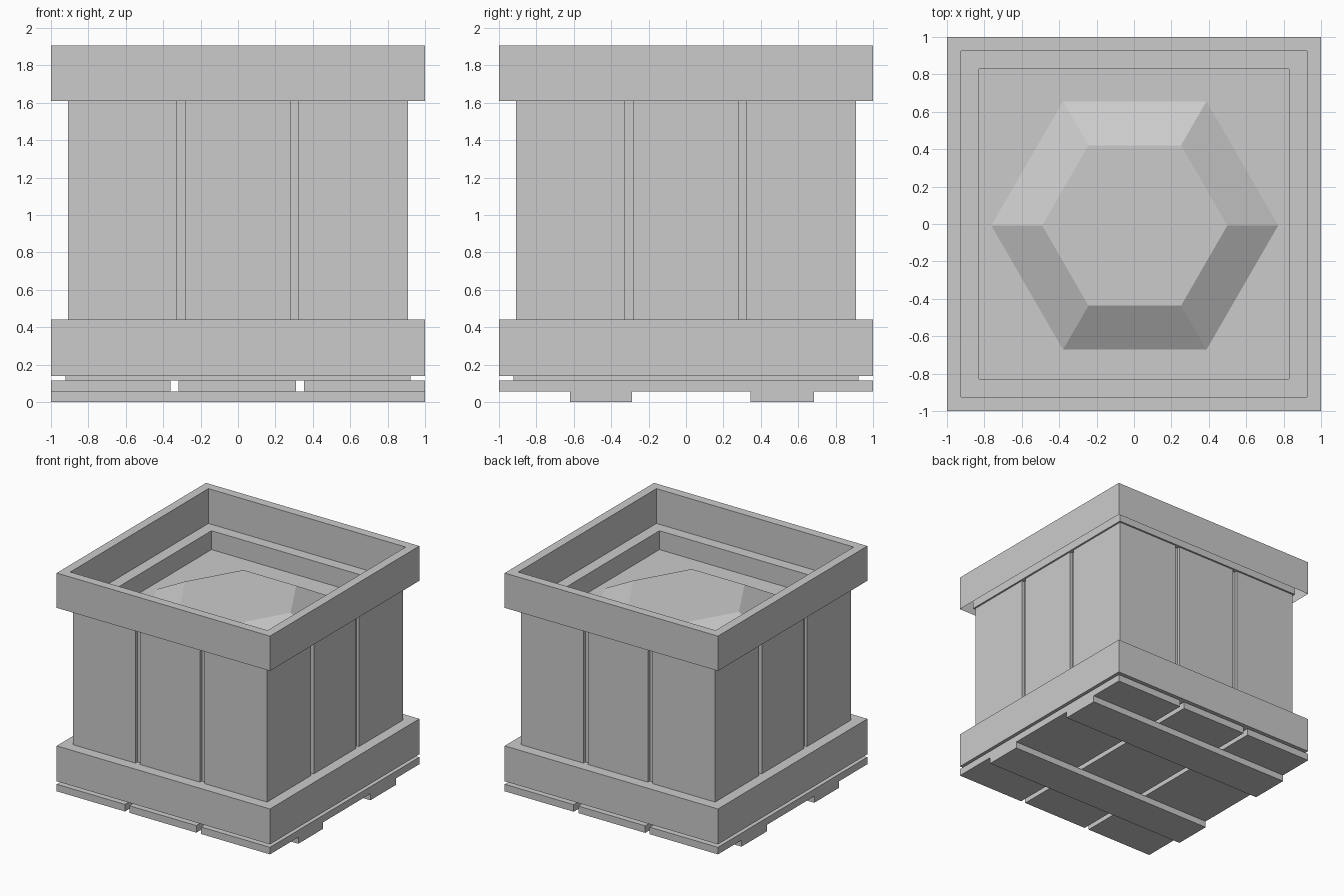
import bpy, bmesh
from math import cos, sin, pi

if "Cube" in bpy.data.objects:
    bpy.data.objects.remove(bpy.data.objects["Cube"])


def loft(name, rings, cap_start=False, cap_end=False):
    """Bridge successive closed rings of points into one flat-shaded object."""
    bm = bmesh.new()
    loops = [[bm.verts.new(p) for p in ring] for ring in rings]
    for a, b in zip(loops, loops[1:]):
        n = len(a)
        for i in range(n):
            j = (i + 1) % n
            bm.faces.new((a[i], a[j], b[j], b[i]))
    if cap_start:
        bm.faces.new(loops[0][::-1])
    if cap_end:
        bm.faces.new(loops[-1])
    mesh = bpy.data.meshes.new(name)
    bm.to_mesh(mesh)
    bm.free()
    obj = bpy.data.objects.new(name, mesh)
    bpy.context.collection.objects.link(obj)
    return obj


def square(half, z):
    return [(-half, -half, z), (half, -half, z), (half, half, z), (-half, half, z)]


def hexagon(radius, z, cx=0.004, cy=-0.008):
    return [(cx + radius * cos(i * pi / 3), cy + radius * sin(i * pi / 3), z)
            for i in range(6)]


def box(name, x0, x1, y0, y1, z0, z1):
    rings = [[(x0, y0, z), (x1, y0, z), (x1, y1, z), (x0, y1, z)] for z in (z0, z1)]
    return loft(name, rings, True, True)


# Pallet runners (along x) and deck boards (along y)
for i, (y0, y1) in enumerate([(-0.62, -0.29), (0.345, 0.685)]):
    box(f"pallet_runner_{i}", -1, 1, y0, y1, 0, 0.055)
for i, (x0, x1) in enumerate([(-1, -0.36), (-0.318, 0.31), (0.353, 1)]):
    box(f"pallet_board_{i}", x0, x1, -1, 1, 0.055, 0.115)

# Floor block between pallet and lower band
box("planter_floor", -0.922, 0.922, -0.922, 0.922, 0.115, 0.15)

# Lower band: hollow sleeve, open underneath
loft("lower_band", [square(0.922, 0.14), square(1, 0.14),
                    square(1, 0.44), square(0.88, 0.44)])

# Plank walls: square outline with two grooves per side
GROOVE = 0.025
outline = []
for k in range(4):
    c, s = [(1, 0), (0, 1), (-1, 0), (0, -1)][k]
    side = [(-0.91, -0.91)]
    for a, b in [(-0.325, -0.283), (0.28, 0.322)]:
        side += [(a, -0.91), (a, -0.91 + GROOVE), (b, -0.91 + GROOVE), (b, -0.91)]
    outline += [(x * c - y * s, x * s + y * c) for x, y in side]
loft("plank_walls", [[(x, y, z) for x, y in outline] for z in (0.14, 1.61)])

# Upper rim: outer face, top lip, inner face, ledge and inner lining
loft("upper_rim", [square(1, 1.61), square(1, 1.905), square(0.925, 1.905),
                   square(0.925, 1.61), square(0.83, 1.61), square(0.83, 1.45)])

# Soil surface with six-sided mound
loft("soil", [square(0.83, 1.45)], cap_end=True)
loft("soil_mound", [hexagon(0.767, 1.45), hexagon(0.495, 1.59)], cap_end=True)
